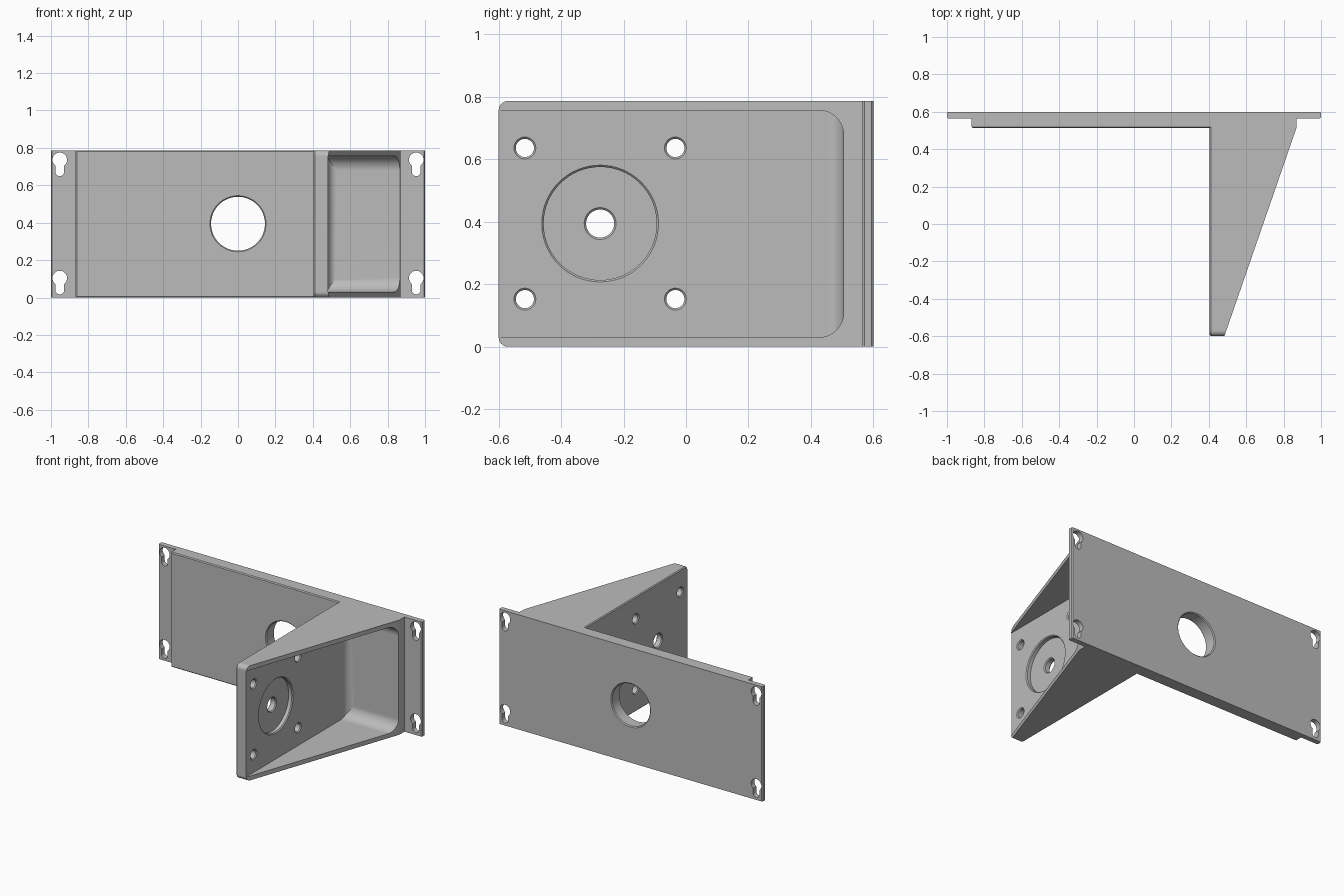
import bpy, bmesh
from math import pi, sin, cos, asin, radians
from mathutils import Vector

if "Cube" in bpy.data.objects:
    bpy.data.objects.remove(bpy.data.objects["Cube"], do_unlink=True)

H = 0.787           # overall height
MID = H / 2 + 0.001
INNER, FLOOR = 0.405, 0.48   # the two faces of the arm web
PAD, FLANGE, BACK = 0.512, 0.565, 0.6

grey = bpy.data.materials.new("cast_grey")
grey.use_nodes = True
colour = (0.5, 0.5, 0.5, 1)
grey.diffuse_color = colour
grey.node_tree.nodes["Principled BSDF"].inputs["Base Color"].default_value = colour


def to_object(name, bm):
    bmesh.ops.recalc_face_normals(bm, faces=bm.faces)
    mesh = bpy.data.meshes.new(name)
    bm.to_mesh(mesh)
    bm.free()
    mesh.materials.append(grey)
    obj = bpy.data.objects.new(name, mesh)
    bpy.context.collection.objects.link(obj)
    return obj


def place(axis, u, v, d):
    """Point with depth d along the axis and u, v on the other two axes."""
    return Vector({"x": (d, u, v), "y": (u, d, v), "z": (u, v, d)}[axis])


def loft(name, axis, rings):
    """Closed solid through (depth, outline) sections."""
    bm = bmesh.new()
    loops = [[bm.verts.new(place(axis, u, v, d)) for u, v in pts] for d, pts in rings]
    for a, b in zip(loops, loops[1:]):
        for i in range(len(a)):
            j = (i + 1) % len(a)
            bm.faces.new((a[i], a[j], b[j], b[i]))
    bm.faces.new(loops[0])
    bm.faces.new(loops[-1])
    return to_object(name, bm)


def prism(name, axis, pts, lo, hi):
    return loft(name, axis, [(lo, pts), (hi, pts)])


def arc(cu, cv, r, start, end, n=12):
    return [(cu + r * cos(start + (end - start) * i / n),
             cv + r * sin(start + (end - start) * i / n)) for i in range(n + 1)]


def drill(axis, u, v, profile):
    """Round cutter from (depth, radius) steps."""
    return loft("drill", axis, [(d, arc(u, v, r, 0, 2 * pi, 64)[:-1]) for d, r in profile])


def boolean(obj, cutter, operation="DIFFERENCE"):
    cutter.hide_render = True
    mod = obj.modifiers.new("cut", "BOOLEAN")
    mod.operation, mod.object, mod.solver = operation, cutter, "EXACT"
    bpy.context.view_layer.objects.active = obj
    bpy.ops.object.modifier_apply(modifier=mod.name)
    bpy.data.objects.remove(cutter, do_unlink=True)


# Wall plate and tapered arm, one plan outline
plan = [(-1, BACK), (-1, FLANGE), (-0.868, FLANGE), (-0.868, PAD), (INNER, PAD),
        (INNER, -0.6), (0.483, -0.6), (0.868, PAD), (0.868, FLANGE), (1, FLANGE), (1, BACK)]
bracket = prism("wall_bracket", "z", plan, 0, H)

# Rounded arm tip, then small chamfers on the exposed front and inner edges
bm = bmesh.new()
bm.from_mesh(bracket.data)
tip = [e for e in bm.edges if all(v.co.y < -0.59 for v in e.verts)
       and abs(e.verts[0].co.z - e.verts[1].co.z) < 0.01]
bmesh.ops.bevel(bm, geom=tip, offset=0.03, segments=6, profile=0.5, affect="EDGES")


def chamfered(e):
    a, b = (v.co for v in e.verts)
    on_pad = abs(a.y - PAD) < 1e-4 and abs(b.y - PAD) < 1e-4 and max(a.x, b.x) < INNER + 0.01
    on_arm = abs(a.x - INNER) < 1e-4 and abs(b.x - INNER) < 1e-4
    on_end = abs(a.x) > 0.99 and abs(b.x) > 0.99 and abs(a.z - b.z) > 0.1
    return (on_pad or on_arm or on_end) and not (on_pad and on_arm)


bmesh.ops.bevel(bm, geom=[e for e in bm.edges if chamfered(e)], offset=0.006,
                segments=1, affect="EDGES")
bm.to_mesh(bracket.data)
bm.free()

# Pocket in the arm: rounded side outline crossed with a filleted plan outline
low, high, end, r, f = 0.03, H - 0.03, 0.505, 0.08, 0.05
pocket = prism("pocket", "x", [(-0.8, low)] + arc(end - r, low + r, r, -pi / 2, 0)
               + arc(end - r, high - r, r, 0, pi / 2) + [(-0.8, high)], 0.4, 1.2)
fillet = prism("pocket_fillet", "z", [(1.1, -0.7), (1.1, end)]
               + arc(FLOOR + f, end - f, f, pi / 2, pi) + [(FLOOR, -0.7)], -0.1, 0.9)
boolean(pocket, fillet, "INTERSECT")
boolean(bracket, pocket)


def through(lo, hi, radius, c=0.006):
    """Through-hole profile, chamfered on both faces."""
    return [(lo - 0.01, radius + c + 0.01), (lo + c, radius),
            (hi - c, radius), (hi + 0.01, radius + c + 0.01)]


# Round recess, centre hole and four bolt holes in the arm
hub_y, seat = -0.275, 0.45
boolean(bracket, drill("x", hub_y, MID, [(seat, 0.181), (FLOOR - 0.006, 0.181), (FLOOR + 0.01, 0.197)]))
boolean(bracket, drill("x", hub_y, MID, through(INNER, seat, 0.045)))
for sy in (-1, 1):
    for sz in (-1, 1):
        boolean(bracket, drill("x", hub_y + sy * 0.241, MID + sz * 0.242,
                               through(INNER, FLOOR, 0.029)))

# Large cable hole in the wall plate
boolean(bracket, drill("y", 0, MID, through(PAD, BACK, 0.144)))

# Keyhole slots in both flanges
big, small = 0.039, 0.024
half = asin(small / big)
for x in (-0.953, 0.953):
    for z in (0.104, 0.736):
        outline = arc(x, z, big, half - pi / 2, 1.5 * pi - half, 32) \
            + arc(x, z - 0.063, small, pi, 2 * pi)
        boolean(bracket, prism("keyhole", "y", outline, 0.53, 0.65))

# Shading
bpy.ops.object.select_all(action="DESELECT")
bracket.select_set(True)
bpy.context.view_layer.objects.active = bracket
bpy.ops.object.shade_smooth_by_angle(angle=radians(20))
weighted = bracket.modifiers.new("weighted_normals", "WEIGHTED_NORMAL")
weighted.keep_sharp = True
